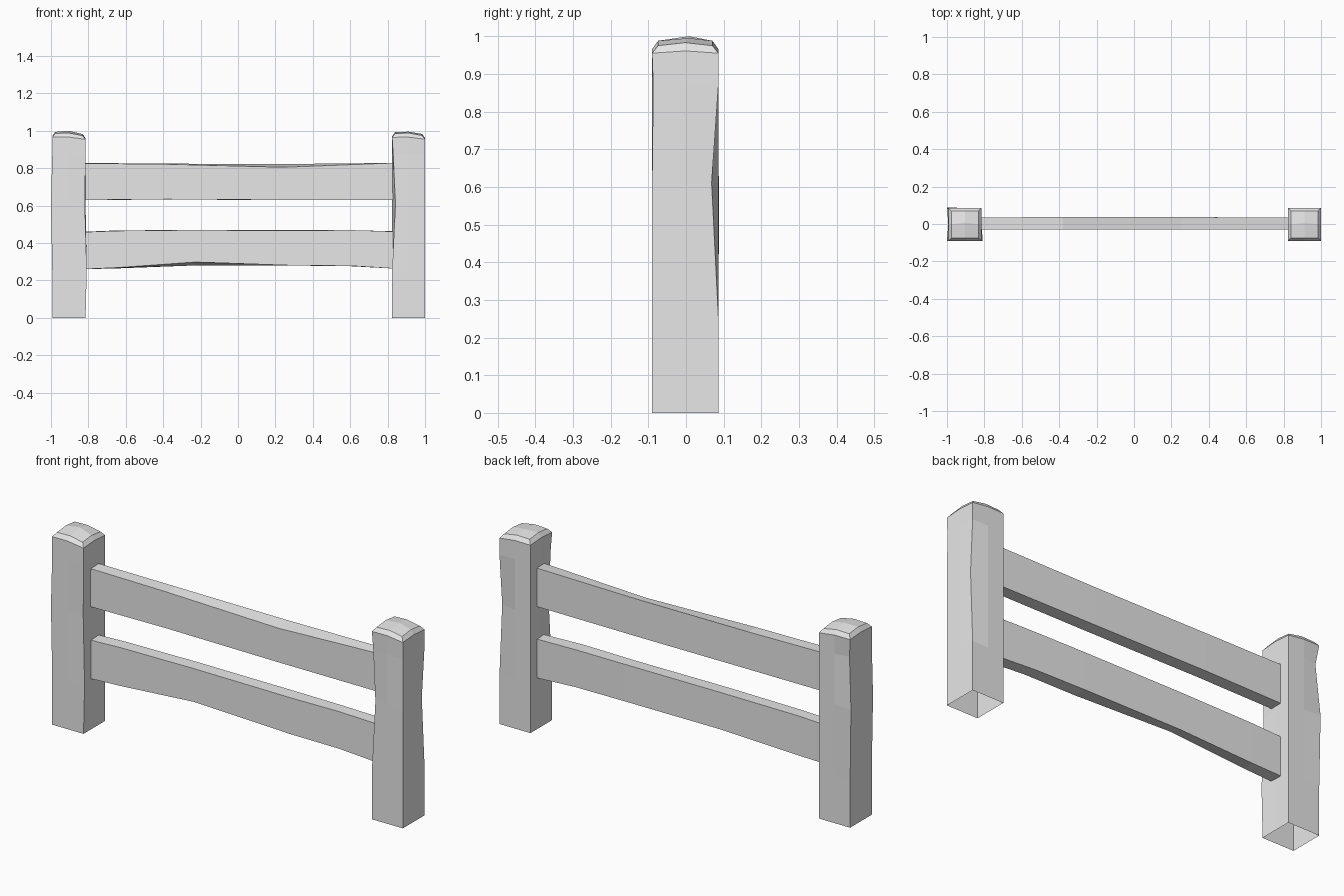
import bpy
import bmesh

cube = bpy.data.objects.get("Cube")
if cube:
    bpy.data.objects.remove(cube, do_unlink=True)

# Single flat grey for the whole fence
grey = bpy.data.materials.new("plain grey")
grey.use_nodes = True
grey.diffuse_color = (0.8, 0.8, 0.8, 1)
grey.node_tree.nodes["Principled BSDF"].inputs["Base Color"].default_value = (0.8, 0.8, 0.8, 1)


def finish(name, bm):
    bmesh.ops.recalc_face_normals(bm, faces=bm.faces)
    mesh = bpy.data.meshes.new(name)
    bm.to_mesh(mesh)
    bm.free()
    mesh.materials.append(grey)
    obj = bpy.data.objects.new(name, mesh)
    bpy.context.collection.objects.link(obj)


def bridge(bm, a, b):
    n = len(a)
    for i in range(n):
        bm.faces.new((a[i], a[(i + 1) % n], b[(i + 1) % n], b[i]))


# Column order round a post: corners alternate with side middles
AROUND = [(-1, -1), (0, -1), (1, -1), (1, 0), (1, 1), (0, 1), (-1, 1), (-1, 0)]
LEVELS = [0, 0.25, 0.61, 0.87, 0.96]


def post(name, cx, half, nudges, tilt, peak):
    """Worn square post, open underneath, with a bevelled domed cap."""
    bm = bmesh.new()
    cy, half_y = -0.002, 0.088
    rings = []
    for level, z in enumerate(LEVELS):
        ring = []
        for sx, sy in AROUND:
            dx, dy = nudges.get((level, sx, sy), (0, 0))
            top = level == len(LEVELS) - 1
            lift = (tilt * sx + (0.006 if sx * sy == 0 else 0)) if top else 0
            ring.append(bm.verts.new((cx + sx * half + dx, cy + sy * half_y + dy, z + lift)))
        rings.append(ring)
    # Cap bevel, higher at the middle of each side
    rings.append([bm.verts.new((cx + sx * (half - 0.016), cy + sy * (half_y - 0.016),
                                0.98 + tilt * sx + (0.008 if sx * sy == 0 else 0)))
                  for sx, sy in AROUND])
    for a, b in zip(rings, rings[1:]):
        bridge(bm, a, b)
    # Domed top in four quads
    crown = bm.verts.new((cx, cy + 0.01, peak))
    cap = rings[-1]
    for i in (1, 3, 5, 7):
        bm.faces.new((cap[i], cap[i + 1 if i < 7 else 0], cap[(i + 2) % 8], crown))
    finish(name, bm)


def rail(name, stations):
    """Plank lofted through (x, bottom front, bottom back, top front, top back, back y)."""
    bm = bmesh.new()
    rings = []
    for x, bf, bb, tf, tb, back in stations:
        rings.append([bm.verts.new(p) for p in
                      ((x, -0.03, bf), (x, back, bb), (x, back, tb), (x, -0.03, tf))])
    for a, b in zip(rings, rings[1:]):
        bridge(bm, a, b)
    bm.faces.new(rings[0])
    bm.faces.new(rings[-1])
    finish(name, bm)


# Posts, with a few corners worn in or swollen
post("left_post", 0.912, 0.088, {
    (2, 1, 1): (-0.003, -0.018),
    (2, -1, -1): (0.018, 0.003),
    (3, -1, -1): (0.006, 0.003),
    (3, 1, -1): (0, 0.003),
}, -0.005, 0.995)
post("right_post", -0.904, 0.089, {
    (1, 1, -1): (0.006, 0),
    (2, 1, -1): (-0.004, 0.003),
    (2, -1, -1): (-0.007, 0),
    (3, -1, 1): (0.012, -0.012),
    (2, -1, 1): (-0.006, 0.002),
}, -0.006, 1.0)

# Rails, with a dip in the upper one and a hollow under the lower one
rail("upper_rail", [
    (-0.83, 0.63, 0.63, 0.826, 0.828, 0.034),
    (-0.38, 0.634, 0.632, 0.821, 0.824, 0.038),
    (0.25, 0.63, 0.63, 0.805, 0.822, 0.037),
    (0.84, 0.63, 0.63, 0.828, 0.828, 0.034),
])
rail("lower_rail", [
    (-0.83, 0.26, 0.26, 0.458, 0.46, 0.034),
    (-0.65, 0.268, 0.264, 0.465, 0.467, 0.035),
    (-0.23, 0.298, 0.28, 0.469, 0.47, 0.037),
    (0.32, 0.279, 0.279, 0.466, 0.469, 0.037),
    (0.6, 0.278, 0.276, 0.469, 0.468, 0.035),
    (0.84, 0.263, 0.263, 0.461, 0.463, 0.034),
])
